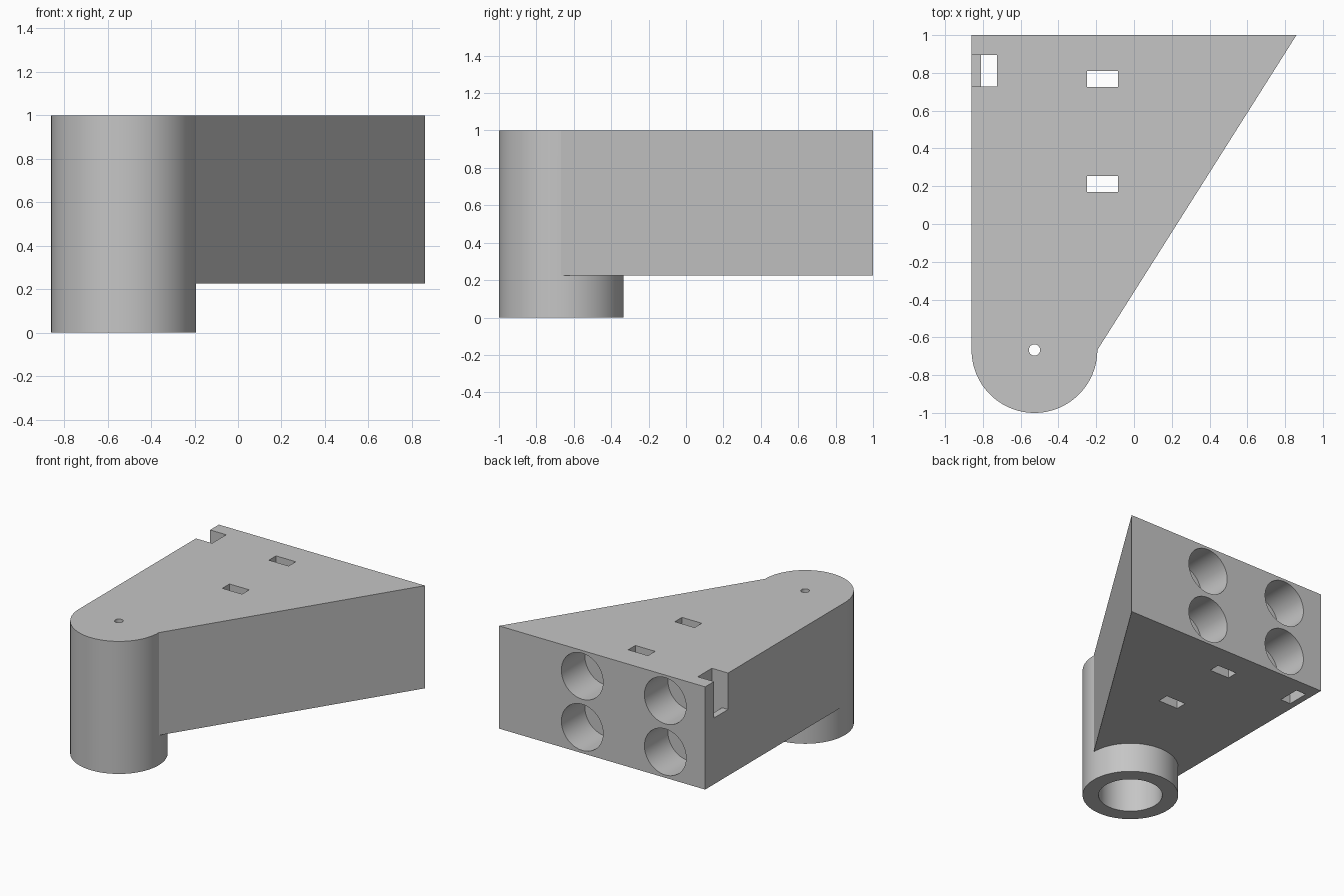
import bpy
import bmesh
from math import radians, pi, cos, sin
from mathutils import Matrix

cube = bpy.data.objects.get("Cube")
if cube:
    bpy.data.objects.remove(cube, do_unlink=True)

# Main dimensions
R = 0.333                      # pivot post radius
PX, PY = -0.527, -0.667        # pivot post axis
LEFT, RIGHT, BACK = PX - R, 0.86, 1.0
BASE, TOP = 0.225, 1.0         # underside and top of the wedge

grey = bpy.data.materials.new("plain grey")
grey.use_nodes = True
colour = (0.56, 0.56, 0.56, 1)
grey.diffuse_color = colour
grey.node_tree.nodes["Principled BSDF"].inputs["Base Color"].default_value = colour


def make_object(name, bm):
    bmesh.ops.recalc_face_normals(bm, faces=bm.faces)
    mesh = bpy.data.meshes.new(name)
    bm.to_mesh(mesh)
    bm.free()
    mesh.materials.append(grey)
    obj = bpy.data.objects.new(name, mesh)
    bpy.context.collection.objects.link(obj)
    return obj


def prism(name, outline, z0, z1):
    """Extrude an outline in plan from z0 to z1."""
    bm = bmesh.new()
    face = bm.faces.new([bm.verts.new((x, y, z0)) for x, y in outline])
    extruded = bmesh.ops.extrude_face_region(bm, geom=[face])["geom"]
    verts = [v for v in extruded if isinstance(v, bmesh.types.BMVert)]
    bmesh.ops.translate(bm, verts=verts, vec=(0, 0, z1 - z0))
    return make_object(name, bm)


def box(name, x0, x1, y0, y1, z0, z1):
    return prism(name, [(x0, y0), (x1, y0), (x1, y1), (x0, y1)], z0, z1)


def post(name, r, z0, z1, sides=96):
    ring = [(PX + r * cos(2 * pi * i / sides), PY + r * sin(2 * pi * i / sides))
            for i in range(sides)]
    return prism(name, ring, z0, z1)


def back_hole(name, x, z, r, depth):
    """Round cutter running forward from the back face."""
    bm = bmesh.new()
    bmesh.ops.create_cone(
        bm, cap_ends=True, segments=64, radius1=r, radius2=r, depth=depth * 2,
        matrix=Matrix.Translation((x, BACK, z)) @ Matrix.Rotation(radians(90), 4, "X"))
    return make_object(name, bm)


def combine(target, other, operation):
    other.hide_render = True
    mod = target.modifiers.new(other.name, "BOOLEAN")
    mod.operation, mod.solver, mod.object = operation, "EXACT", other
    bpy.context.view_layer.objects.active = target
    bpy.ops.object.modifier_apply(modifier=mod.name)
    bpy.data.objects.remove(other, do_unlink=True)


# Wedge-shaped body joined to the round pivot post
bracket = prism("wedge_bracket",
                [(LEFT, PY), (PX + R, PY), (RIGHT, BACK), (LEFT, BACK)], BASE, TOP)
combine(bracket, post("pivot_post", R, 0, TOP), "UNION")

# Socket under the post, with a small hole through the top
cutters = [post("post_socket", 0.222, -0.1, 0.83),
           post("pin_hole", 0.03, 0.7, 1.1, 32)]

# Four round pockets in the back
for x in (PX, 0.166):
    for z in (0.42, 0.806):
        cutters.append(back_hole("back_pocket", x, z, 0.174, 0.28))

# Two strap slots, and a side slot with a notch open to the right wall
for y in (0.17, 0.725):
    cutters.append(box("strap_slot", -0.25, -0.085, y, y + 0.085, 0, 1.1))
cutters.append(box("side_slot", -0.81, -0.725, 0.727, 0.895, 0, 1.1))
cutters.append(box("side_notch", LEFT - 0.1, -0.77, 0.727, 0.895, 0.725, 1.1))

for cutter in cutters:
    combine(bracket, cutter, "DIFFERENCE")

# Smooth round walls, keep edges sharp
bpy.ops.object.select_all(action="DESELECT")
bracket.select_set(True)
bpy.context.view_layer.objects.active = bracket
bpy.ops.object.shade_smooth_by_angle(angle=radians(30))
